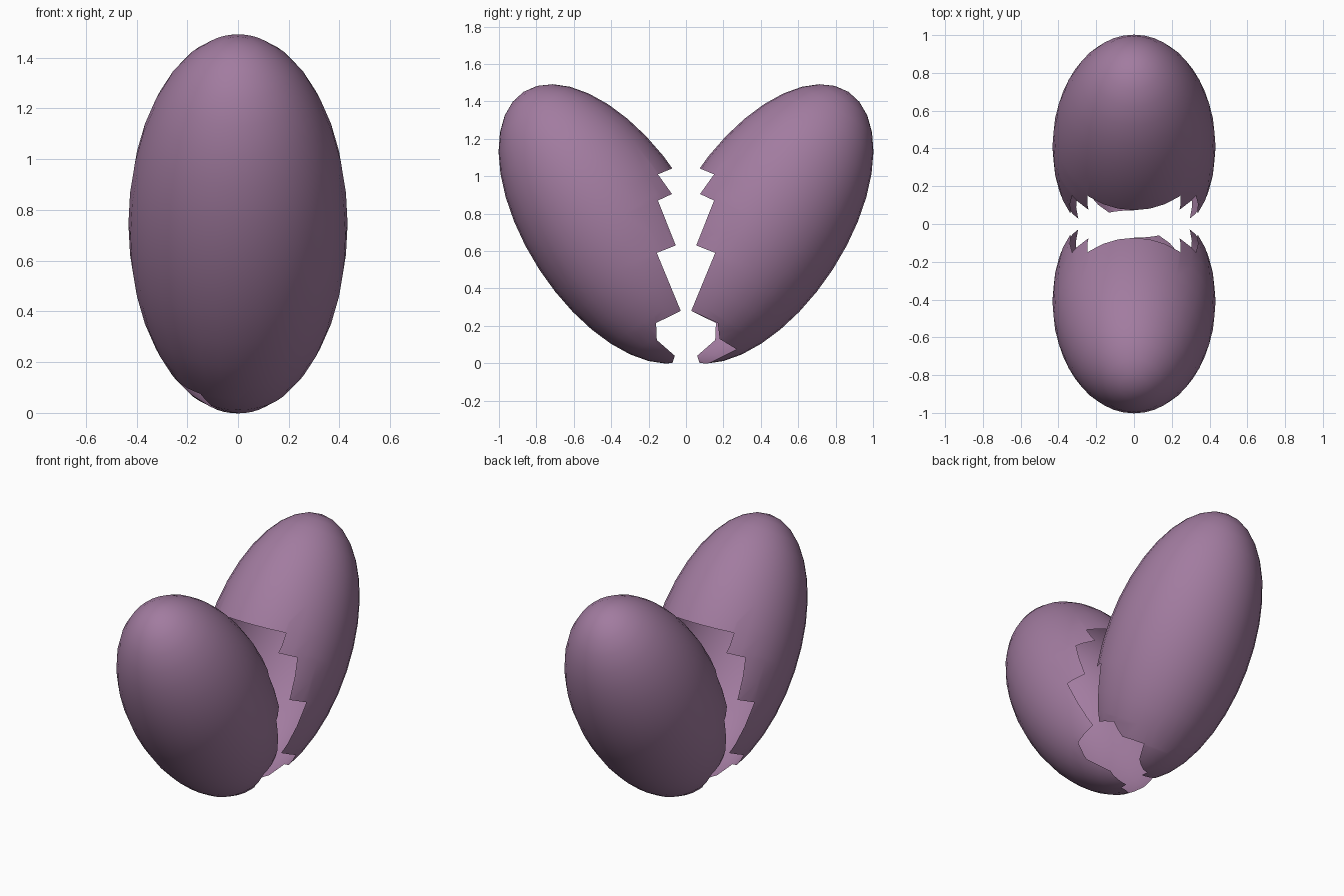
import bpy, bmesh, math
from mathutils import Matrix, Vector

cube = bpy.data.objects.get("Cube")
if cube:
    bpy.data.objects.remove(cube, do_unlink=True)

mauve = bpy.data.materials.new("mauve_shell")
mauve.use_nodes = True
color = (0.36, 0.2, 0.35, 1)
mauve.diffuse_color = color
mauve.node_tree.nodes["Principled BSDF"].inputs["Base Color"].default_value = color

# Jagged break line as (y, z), from the top down
TEETH = [(0.14, 1.17), (0.065, 1.045), (0.15, 1.01), (0.075, 0.905), (0.15, 0.87),
         (0.055, 0.63), (0.156, 0.59), (0.028, 0.28)]
BREAKS = {
    1: TEETH + [(0.17, 0.215), (0.18, 0.13), (0.27, 0.075), (0.08, -0.02)],
    -1: TEETH + [(0.16, 0.215), (0.156, 0.124), (0.06, 0.04), (0.08, -0.02)],
}


def break_y(points, z):
    """Depth of the break line at height z."""
    for (ya, za), (yb, zb) in zip(points, points[1:]):
        if zb <= z <= za:
            return ya + (yb - ya) * (z - za) / (zb - za)
    return -9


def make_half(name, turn):
    bm = bmesh.new()
    # Tilted, elongated shell
    bmesh.ops.create_uvsphere(bm, u_segments=32, v_segments=18, radius=1)
    bm.transform(Matrix.Translation((0, 0.41, 0.745))
                 @ Matrix.Rotation(math.radians(-33), 4, 'X')
                 @ Matrix.Diagonal((0.432, 0.447, 0.842, 1)))

    # Score the shell along each straight piece of the break line
    for side, points in BREAKS.items():
        for (ya, za), (yb, zb) in zip(points, points[1:]):
            faces = [f for f in bm.faces
                     if f.calc_center_median().x * side > 0
                     and min(v.co.y for v in f.verts) < 0.3
                     and min(v.co.z for v in f.verts) < za
                     and max(v.co.z for v in f.verts) > zb]
            edges = {e for f in faces for e in f.edges}
            verts = {v for f in faces for v in f.verts}
            bmesh.ops.bisect_plane(bm, geom=faces + list(edges) + list(verts),
                                   plane_co=Vector((0, ya, za)),
                                   plane_no=Vector((0, za - zb, yb - ya)).normalized(),
                                   dist=1e-5)

    # Remove everything past the break, leaving an open hollow shell
    gone = []
    for f in bm.faces:
        c = f.calc_center_median()
        if c.y < break_y(BREAKS[1 if c.x > 0 else -1], c.z):
            gone.append(f)
    bmesh.ops.delete(bm, geom=gone, context='FACES')

    bm.transform(Matrix.Rotation(turn, 4, 'Z'))
    for f in bm.faces:
        f.smooth = True
    mesh = bpy.data.meshes.new(name)
    bm.to_mesh(mesh)
    bm.free()
    mesh.materials.append(mauve)
    bpy.context.collection.objects.link(bpy.data.objects.new(name, mesh))


# The two halves are the same piece turned half way round
make_half("back_shell_half", 0)
make_half("front_shell_half", math.pi)
